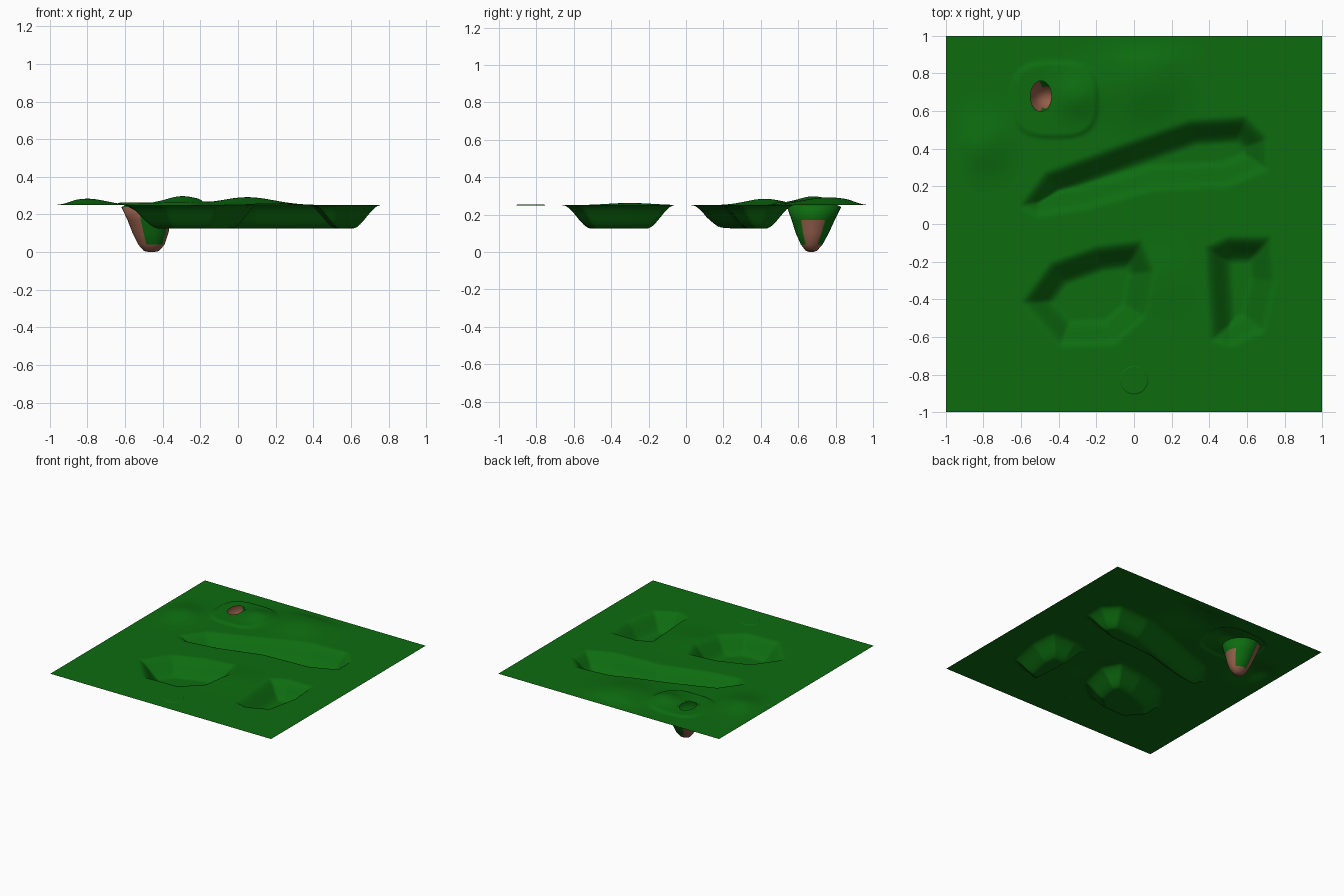
import bpy, bmesh, math
from mathutils import Vector

if "Cube" in bpy.data.objects:
    bpy.data.objects.remove(bpy.data.objects["Cube"])

BASE, FLOOR, N = 0.25, 0.125, 160


def material(name, rgb):
    m = bpy.data.materials.new(name)
    m.diffuse_color = (*rgb, 1)
    m.use_nodes = True
    m.node_tree.nodes["Principled BSDF"].inputs["Base Color"].default_value = m.diffuse_color
    return m


GRASS = material("grass", (0.004, 0.15, 0.005))
EARTH = material("earth", (0.30, 0.115, 0.07))

# Basin rims: a long trench and two rounded hollows
BASINS = [
    [(-.62, .09), (-.48, .28), (-.1, .42), (.3, .56), (.6, .58), (.72, .46),
     (.72, .28), (.5, .19), (.1, .17), (-.25, .07), (-.52, .03)],
    [(-.61, -.42), (-.45, -.2), (-.2, -.11), (.05, -.08), (.12, -.25),
     (.07, -.5), (-.1, -.65), (-.4, -.66)],
    [(.40, -.63), (.37, -.12), (.5, -.06), (.74, -.06), (.76, -.3),
     (.70, -.58), (.52, -.66)],
]
# Low mounds: x, y, height, spread
MOUNDS = [(-.3, .68, .034, .075), (-.8, .42, .034, .10), (.05, .76, .042, .14),
          (.16, -.3, .012, .12)]
HOLE = Vector((-.495, .68))


def smooth(t):
    t = max(0, min(1, t))
    return t * t * (3 - 2 * t)


def depth_inside(x, y, poly):
    """Distance from the rim for points inside, otherwise 0."""
    inside, best = False, 9.0
    for (ax, ay), (bx, by) in zip(poly, poly[1:] + poly[:1]):
        if (ay > y) != (by > y) and x < ax + (y - ay) * (bx - ax) / (by - ay):
            inside = not inside
        dx, dy = bx - ax, by - ay
        t = max(0, min(1, ((x - ax) * dx + (y - ay) * dy) / (dx * dx + dy * dy)))
        best = min(best, math.hypot(x - ax - t * dx, y - ay - t * dy))
    return best if inside else 0


def height(x, y):
    z = BASE
    for mx, my, h, s in MOUNDS:
        z += h * math.exp(-((x - mx) ** 2 + (y - my) ** 2) / (2 * s * s))
    # slightly raised rounded pad around the pit
    r = ((abs(x + .42) / .225) ** 3 + (abs(y - .66) / .2) ** 3) ** (1 / 3)
    z += .012 * smooth((1.05 - r) / .12)
    # level edges
    z = BASE + (z - BASE) * smooth((1 - max(abs(x), abs(y))) / .15)
    k = max(smooth(depth_inside(x, y, p) / .15) for p in BASINS)
    return z + (FLOOR - z) * k


def finish(name, bm, mats):
    me = bpy.data.meshes.new(name)
    for f in bm.faces:
        f.smooth = True
    bm.to_mesh(me)
    bm.free()
    for m in mats:
        me.materials.append(m)
    ob = bpy.data.objects.new(name, me)
    bpy.context.collection.objects.link(ob)
    return ob


# Ground sheet with an opening for the pit
bm = bmesh.new()
bmesh.ops.create_grid(bm, x_segments=N, y_segments=N, size=1)
for v in bm.verts:
    v.co.z = height(v.co.x, v.co.y)


def in_hole(co):
    return (abs(co.x - HOLE.x) / .055) ** 4 + (abs(co.y - HOLE.y) / .08) ** 4 < 1


cut = [f for f in bm.faces if in_hole(f.calc_center_median())]
bmesh.ops.delete(bm, geom=cut, context='FACES')
finish("ground", bm, [GRASS])

# Pit below the opening: centre x, centre y, radius x, radius y, z
RINGS = [(-.495, .68, .056, .081, height(-.495, .68)), (-.48, .685, .10, .115, .255),
         (-.475, .685, .145, .145, .24), (-.472, .68, .115, .115, .17),
         (-.465, .675, .095, .088, .10), (-.46, .672, .07, .058, .04),
         (-.46, .67, .04, .03, .006), (-.46, .67, .012, .01, 0)]
SEG = 32
bm = bmesh.new()
rows = [[bm.verts.new((cx + rx * math.cos(a), cy + ry * math.sin(a), z))
         for a in (2 * math.pi * i / SEG for i in range(SEG))]
        for cx, cy, rx, ry, z in RINGS]
for j, (up, low) in enumerate(zip(rows, rows[1:])):
    for i in range(SEG):
        k = (i + 1) % SEG
        f = bm.faces.new((up[i], up[k], low[k], low[i]))
        c = math.cos(2 * math.pi * (i + .5) / SEG)
        earth = j >= 2 and (c < -.35 or (c > .85 and j >= 3) or j >= 5)
        f.material_index = int(earth)
bm.faces.new(rows[-1]).material_index = 1
finish("pit", bm, [GRASS, EARTH])

# Flat round pad near the front edge
bm = bmesh.new()
bmesh.ops.create_cone(bm, cap_ends=True, segments=32, radius1=.08, radius2=.07, depth=.006)
bmesh.ops.translate(bm, verts=bm.verts, vec=(0, -.83, BASE + .001))
pad = finish("round_pad", bm, [GRASS])
pad.data.set_sharp_from_angle(angle=math.radians(30))
